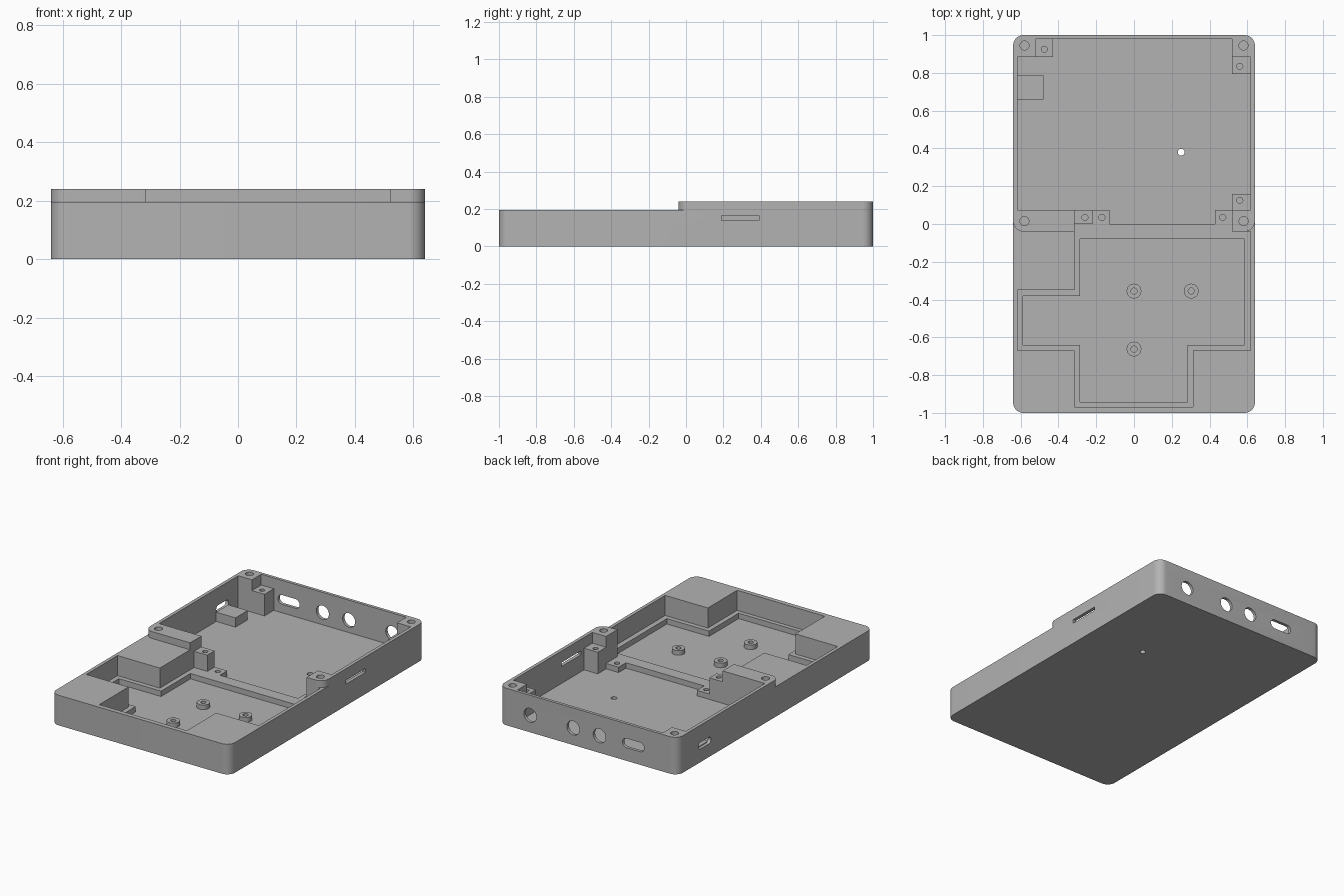
import bpy, bmesh, math

if "Cube" in bpy.data.objects:
    bpy.data.objects.remove(bpy.data.objects["Cube"], do_unlink=True)

grey = bpy.data.materials.new("plain grey")
grey.use_nodes = True
colour = (0.45, 0.45, 0.45, 1)
grey.diffuse_color = colour
grey.node_tree.nodes["Principled BSDF"].inputs["Base Color"].default_value = colour

FLOOR, LEDGE, POST, LOW, TOP = 0.03, 0.065, 0.17, 0.195, 0.24
ABOVE = 0.4


def rounded(u0, u1, v0, v1, r, steps=10):
    """Outline of a rectangle with rounded corners."""
    pts = []
    corners = [(u1 - r, v1 - r), (u0 + r, v1 - r), (u0 + r, v0 + r), (u1 - r, v0 + r)]
    for q, (cu, cv) in enumerate(corners):
        for i in range(steps + 1):
            a = (q + i / steps) * math.pi / 2
            p = (cu + r * math.cos(a), cv + r * math.sin(a))
            if not pts or math.dist(p, pts[-1]) > 1e-5:
                pts.append(p)
    if math.dist(pts[0], pts[-1]) < 1e-5:
        pts.pop()
    return pts


def circle(u, v, r):
    return rounded(u - r, u + r, v - r, v + r, r, 8)


def rect(u0, u1, v0, v1):
    return [(u0, v0), (u1, v0), (u1, v1), (u0, v1)]


def prism(name, pts, w0, w1, axis="z"):
    """Extrude an outline along an axis from w0 to w1."""
    place = {"z": lambda u, v: (u, v, w0), "y": lambda u, v: (u, w0, v),
             "x": lambda u, v: (w0, u, v)}[axis]
    bm = bmesh.new()
    face = bm.faces.new([bm.verts.new(place(u, v)) for u, v in pts])
    new = bmesh.ops.extrude_face_region(bm, geom=[face])["geom"]
    shift = [(w1 - w0) * (axis == a) for a in "xyz"]
    bmesh.ops.translate(bm, vec=shift, verts=[g for g in new if isinstance(g, bmesh.types.BMVert)])
    bmesh.ops.recalc_face_normals(bm, faces=bm.faces)
    mesh = bpy.data.meshes.new(name)
    bm.to_mesh(mesh)
    bm.free()
    mesh.materials.append(grey)
    obj = bpy.data.objects.new(name, mesh)
    bpy.context.collection.objects.link(obj)
    return obj


def cut(target, cutters):
    """Subtract the cutters and bake the result."""
    for c in cutters:
        c.hide_render = True
        mod = target.modifiers.new("cut", "BOOLEAN")
        mod.operation, mod.solver, mod.object = "DIFFERENCE", "EXACT", c
    graph = bpy.context.evaluated_depsgraph_get()
    graph.update()
    mesh = bpy.data.meshes.new_from_object(target.evaluated_get(graph))
    target.modifiers.clear()
    target.data = mesh


# Tray body and the raised rim around its rear half
tray = prism("tray_body", rounded(-0.64, 0.64, -1, 1, 0.055), 0, LOW)
rim = prism("raised_rim", rounded(-0.64, 0.64, -0.04, 1, 0.055), LOW, TOP)

# Pocket cutters
rear = prism("rear_pocket", [
    (-0.618, 0.075), (-0.13, 0.075), (-0.13, 0), (0.43, 0), (0.43, 0.075), (0.618, 0.075),
    (0.618, 0.885), (0.52, 0.885), (0.52, 0.98), (-0.52, 0.98), (-0.52, 0.885),
    (-0.618, 0.885)], FLOOR, ABOVE)
front = prism("front_pocket", [
    (-0.315, -0.97), (0.313, -0.97), (0.313, -0.67), (0.618, -0.67), (0.618, -0.04),
    (0.52, -0.04), (0.52, 0.076), (-0.315, 0.076), (-0.315, -0.35), (-0.618, -0.35),
    (-0.618, -0.67), (-0.315, -0.67)], LEDGE, ABOVE)
recess = prism("front_recess", [
    (-0.285, -0.943), (0.283, -0.943), (0.283, -0.64), (0.585, -0.64), (0.585, -0.08),
    (-0.285, -0.08), (-0.285, -0.38), (-0.588, -0.38), (-0.588, -0.64),
    (-0.285, -0.64)], FLOOR, 0.1)

# Corner screw holes, pad holes and the floor hole
screws = [prism("screw_hole", circle(x, y, 0.024), 0.1, ABOVE)
          for x in (-0.58, 0.58) for y in (0.015, 0.945)]
pads = [prism("pad_hole", circle(x, 0.035, 0.016), 0.035, 0.1) for x in (-0.17, 0.47)]
drain = prism("floor_hole", circle(0.25, 0.38, 0.018), -0.1, 0.1)

# Wall openings: three round ports and a slot at the back, one slot on each side
ports = [prism("port_hole", circle(x, 0.11, 0.045), 0.95, 1.1, "y")
         for x in (0.417, 0.108, -0.08)]
ports.append(prism("port_slot", rounded(-0.4, -0.245, 0.085, 0.145, 0.029), 0.95, 1.1, "y"))
ports.append(prism("left_slot", rect(0.19, 0.39, 0.14, 0.165), 0.6, 0.7, "x"))
ports.append(prism("right_slot", rounded(0.66, 0.785, 0.085, 0.128, 0.018), -0.7, -0.6, "x"))

cut(tray, [rear, front, recess, drain] + screws + pads + ports)
cut(rim, [rear, front] + screws)
helpers = [rear, front, recess, drain] + screws + pads + ports

# Screw posts: outline, base height and hole centre
posts = [
    ("rear_right_post", rect(-0.521, -0.43, 0.885, 0.981), (-0.475, 0.925)),
    ("rear_left_post", rect(0.52, 0.619, 0.795, 0.886), (0.56, 0.835)),
    ("middle_left_post", rect(0.52, 0.619, 0.074, 0.16), (0.56, 0.125)),
    ("middle_right_post", rect(-0.316, -0.22, 0, 0.075), (-0.26, 0.035)),
]
for name, outline, (x, y) in posts:
    base = LEDGE if name == "middle_right_post" else FLOOR
    post = prism(name, outline, base, POST)
    hole = prism("post_hole", circle(x, y, 0.016), 0.1, ABOVE)
    cut(post, [hole])
    helpers.append(hole)

# Board standoffs in the front recess
for i, (x, y) in enumerate([(0, -0.355), (0.303, -0.355), (0, -0.662)]):
    standoff = prism(f"standoff_{i + 1}", circle(x, y, 0.039), FLOOR, 0.06)
    hole = prism("standoff_hole", circle(x, y, 0.016), 0.035, 0.1)
    cut(standoff, [hole])
    helpers.append(hole)

# Support block beside the side slot
prism("support_block", rect(-0.619, -0.48, 0.66, 0.785), FLOOR, 0.09)

for h in helpers:
    bpy.data.objects.remove(h, do_unlink=True)

# Smooth the rounded walls and holes, keep edges sharp
bpy.ops.object.select_all(action="DESELECT")
for obj in bpy.context.collection.objects:
    if obj.type == "MESH":
        obj.select_set(True)
        bpy.context.view_layer.objects.active = obj
bpy.ops.object.shade_smooth_by_angle(angle=math.radians(30))
